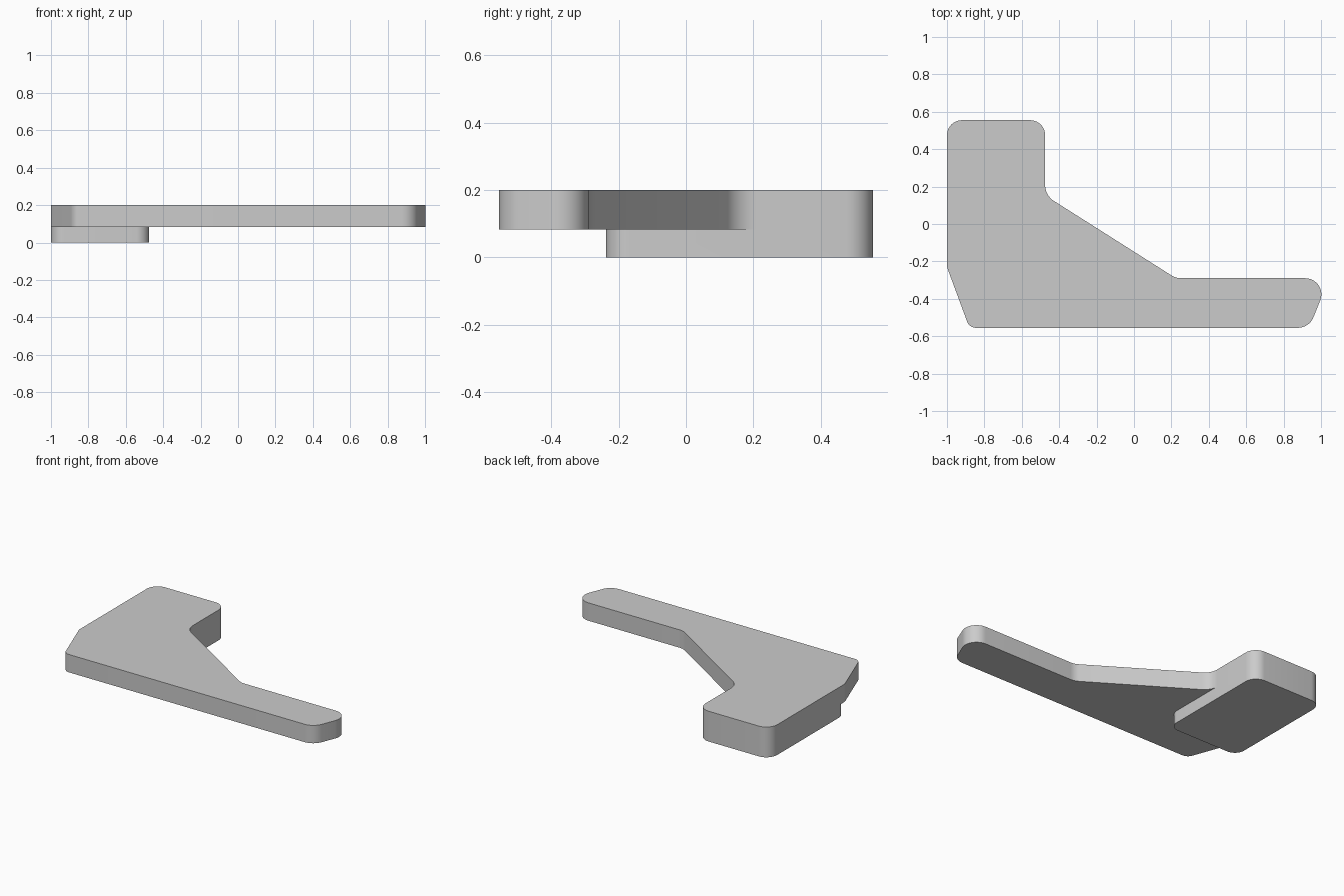
import bpy, bmesh, math
from mathutils import Vector

if "Cube" in bpy.data.objects:
    bpy.data.objects.remove(bpy.data.objects["Cube"])


def rounded(points, steps=10):
    """Fillet every (x, y, radius) corner of a closed outline."""
    out, n = [], len(points)
    for i, (x, y, r) in enumerate(points):
        p = Vector((x, y))
        a = (Vector(points[i - 1][:2]) - p).normalized()
        b = (Vector(points[(i + 1) % n][:2]) - p).normalized()
        if r == 0:
            out.append(p)
            continue
        half = a.angle(b) / 2
        centre = p + (a + b).normalized() * (r / math.sin(half))
        start = p + a * (r / math.tan(half)) - centre
        end = p + b * (r / math.tan(half)) - centre
        sweep = math.pi - 2 * half
        for k in range(steps + 1):
            t = k / steps
            out.append(centre + (start * math.sin((1 - t) * sweep)
                                 + end * math.sin(t * sweep)) / math.sin(sweep))
    return out


def slab(name, outline, z0, z1):
    bm = bmesh.new()
    face = bm.faces.new([bm.verts.new((p.x, p.y, z0)) for p in outline])
    top = bmesh.ops.extrude_face_region(bm, geom=[face], use_keep_orig=True)["geom"]
    bmesh.ops.translate(bm, vec=(0, 0, z1 - z0),
                        verts=[v for v in top if isinstance(v, bmesh.types.BMVert)])
    bmesh.ops.recalc_face_normals(bm, faces=bm.faces[:])
    mesh = bpy.data.meshes.new(name)
    bm.to_mesh(mesh)
    bm.free()
    obj = bpy.data.objects.new(name, mesh)
    bpy.context.collection.objects.link(obj)
    return obj


# L-shaped lever plate
lever = slab("lever_plate", rounded([
    (-1, 0.555, 0.08), (-1, -0.23, 0.05), (-0.88, -0.555, 0.05),
    (0.937, -0.555, 0.09), (1.043, -0.29, 0.086), (0.224, -0.29, 0.1),
    (-0.475, 0.153, 0.1), (-0.475, 0.555, 0.08)]), 0.082, 0.2)

# Raised pad beneath the short leg
pad = slab("mounting_pad", rounded([
    (-1, 0.555, 0.08), (-1, -0.238, 0.07),
    (-0.475, -0.238, 0.07), (-0.475, 0.555, 0.08)]), 0, 0.082)

# Fuse the two into one body
union = lever.modifiers.new("join_pad", 'BOOLEAN')
union.operation, union.solver, union.object = 'UNION', 'EXACT', pad
bpy.context.view_layer.objects.active = lever
lever.select_set(True)
bpy.ops.object.modifier_apply(modifier=union.name)
bpy.data.objects.remove(pad)

# Clean coplanar seams, then smooth the rounded corners
bm = bmesh.new()
bm.from_mesh(lever.data)
bmesh.ops.remove_doubles(bm, verts=bm.verts[:], dist=1e-5)
bmesh.ops.dissolve_limit(bm, angle_limit=math.radians(0.5),
                         verts=bm.verts[:], edges=bm.edges[:])
bm.to_mesh(lever.data)
bm.free()
bpy.ops.object.shade_smooth_by_angle(angle=math.radians(18))
